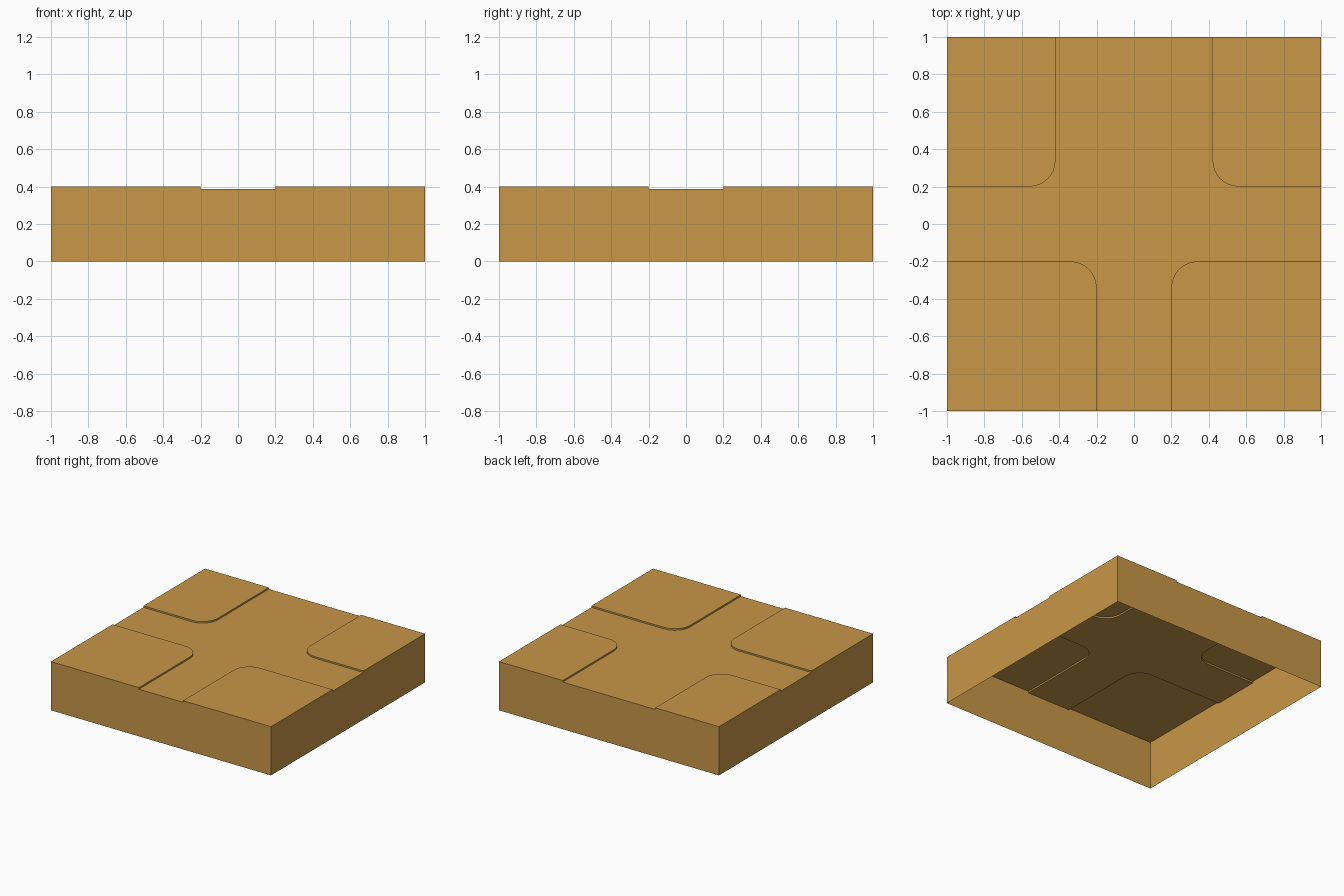
import bpy, bmesh, math

if "Cube" in bpy.data.objects:
    bpy.data.objects.remove(bpy.data.objects["Cube"])

TOP, ROAD, R, SEG = 0.40, 0.387, 0.14, 8

mat = bpy.data.materials.new("tan")
mat.diffuse_color = (0.58, 0.31, 0.065, 1)
mat.use_nodes = True
mat.node_tree.nodes["Principled BSDF"].inputs["Base Color"].default_value = mat.diffuse_color


def kerb_line(sx, sy, cx, cy=0.2):
    """Kerb from the tile side edge, round the corner, to the front or back edge."""
    pts = [(sx, sy * cy)]
    for i in range(SEG + 1):
        a = math.pi / 2 * i / SEG
        pts.append((sx * (cx + R - R * math.sin(a)), sy * (cy + R - R * math.cos(a))))
    return pts + [(sx * cx, sy)]


def on_rim(p, q):
    return any(abs(p[k]) > 0.999 and abs(p[k] - q[k]) < 1e-6 for k in (0, 1))


def sheet(name, outline, z, kerb_foot=None):
    """Top face with walls: to the ground on the rim, to the road at the kerb."""
    bm = bmesh.new()
    n = len(outline)
    top = [bm.verts.new((x, y, z)) for x, y in outline]
    bm.faces.new(top)
    for i in range(n):
        p, q = outline[i], outline[(i + 1) % n]
        foot = 0.0 if on_rim(p, q) else kerb_foot
        if foot is None:
            continue
        a = bm.verts.new((*p, foot))
        b = bm.verts.new((*q, foot))
        bm.faces.new((top[i], a, b, top[(i + 1) % n]))
    bmesh.ops.remove_doubles(bm, verts=bm.verts, dist=1e-5)
    me = bpy.data.meshes.new(name)
    bm.to_mesh(me)
    bm.free()
    me.materials.append(mat)
    ob = bpy.data.objects.new(name, me)
    bpy.context.collection.objects.link(ob)
    bpy.context.view_layer.objects.active = ob
    bpy.ops.object.select_all(action='DESELECT')
    ob.select_set(True)
    bpy.ops.object.shade_smooth_by_angle(angle=math.radians(30))


# Corners counter-clockwise: the back road arm is wider than the front one
corners = [("back_right", 1, 1, 0.42), ("back_left", -1, 1, 0.42),
           ("front_left", -1, -1, 0.2), ("front_right", 1, -1, 0.2)]
road = []
for name, sx, sy, cx in corners:
    line = kerb_line(sx, sy, cx)
    if sx * sy < 0:
        line.reverse()
    road += line
    # Raised pavement block: kerb line closed through the tile corner
    sheet("pavement_" + name, (line + [(sx, sy)])[::-1], TOP, ROAD)

# Recessed crossing with open underside
sheet("road", road, ROAD)
